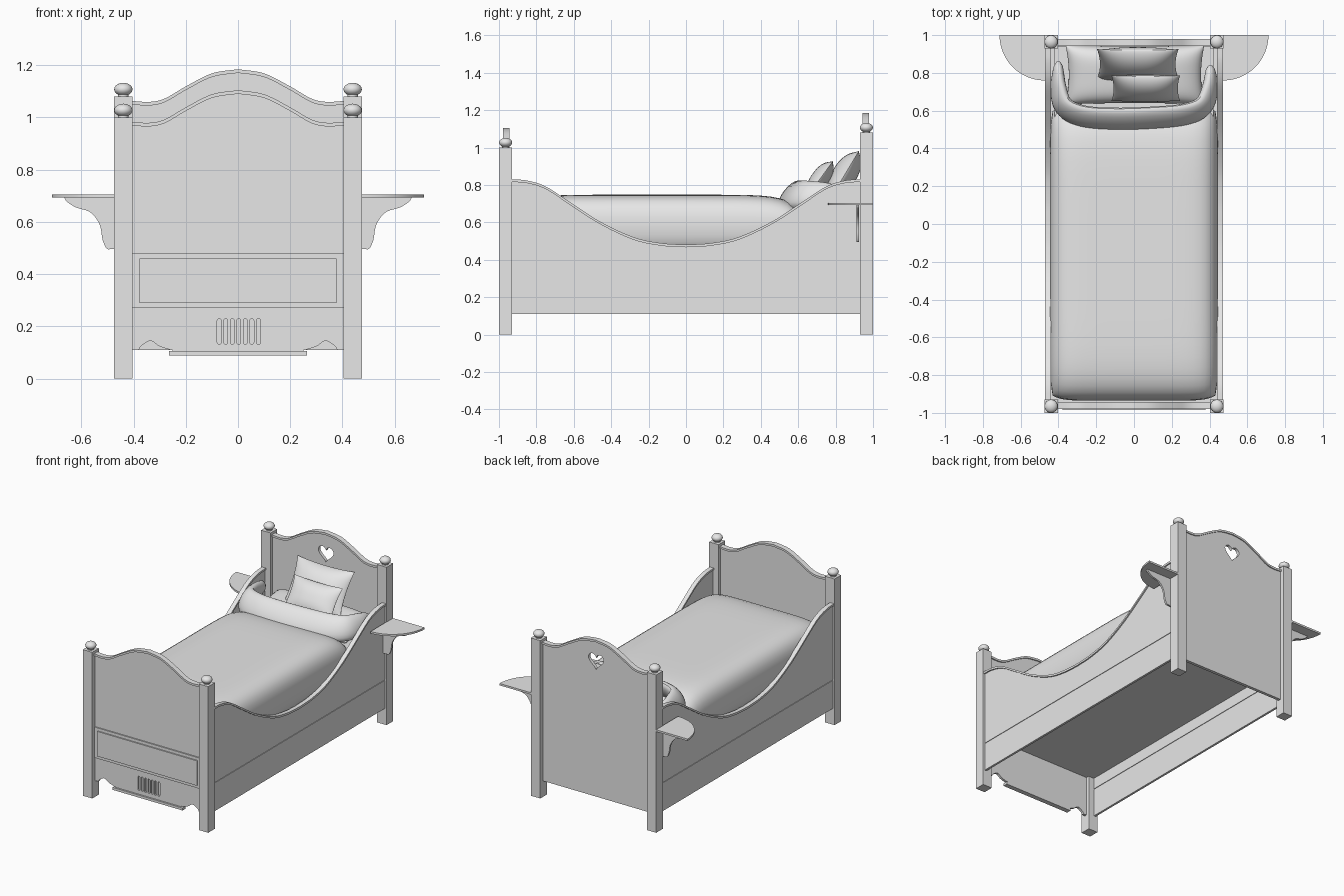
import bpy, bmesh, math
from mathutils import Vector, Matrix

cube = bpy.data.objects.get("Cube")
if cube:
    bpy.data.objects.remove(cube, do_unlink=True)

grey = bpy.data.materials.new("plain_grey")
grey.use_nodes = True
grey.diffuse_color = (0.8, 0.8, 0.8, 1)
grey.node_tree.nodes["Principled BSDF"].inputs["Base Color"].default_value = (0.8, 0.8, 0.8, 1)
made = []


def finish(name, bm):
    bmesh.ops.recalc_face_normals(bm, faces=bm.faces)
    mesh = bpy.data.meshes.new(name)
    bm.to_mesh(mesh)
    bm.free()
    mesh.materials.append(grey)
    ob = bpy.data.objects.new(name, mesh)
    bpy.context.collection.objects.link(ob)
    made.append(ob)
    return ob


def prism(name, pts, axis, lo, hi):
    """Extrude a 2D outline along one axis."""
    place = {"x": lambda a, b, d: (d, a, b),
             "y": lambda a, b, d: (a, d, b),
             "z": lambda a, b, d: (a, b, d)}[axis]
    bm = bmesh.new()
    ends = [[bm.verts.new(place(a, b, d)) for a, b in pts] for d in (lo, hi)]
    for ring in ends:
        bm.faces.new(ring)
    n = len(pts)
    for i in range(n):
        j = (i + 1) % n
        bm.faces.new((ends[0][i], ends[0][j], ends[1][j], ends[1][i]))
    return finish(name, bm)


def box(name, x0, x1, y0, y1, z0, z1):
    return prism(name, [(x0, y0), (x1, y0), (x1, y1), (x0, y1)], "z", z0, z1)


def spline(pts, steps=6):
    """Smooth curve through a few points."""
    p = [Vector(q) for q in pts]
    p = [2 * p[0] - p[1]] + p + [2 * p[-1] - p[-2]]
    out = []
    for a, b, c, d in zip(p, p[1:], p[2:], p[3:]):
        for k in range(steps):
            t = k / steps
            out.append(0.5 * (2 * b + (c - a) * t + (2 * a - 5 * b + 4 * c - d) * t * t
                              + (3 * b - a - 3 * c + d) * t ** 3))
    return [tuple(v) for v in out + [p[-2]]]


def mirrored(half):
    """Full curve from the half that starts on the centre line."""
    return [(-a, b) for a, b in reversed(half[1:])] + half


def cap(name, curve, axis, lo, hi, thick=0.014):
    return prism(name, curve + [(a, b - thick) for a, b in reversed(curve)], axis, lo, hi)


def cut(ob, cutter):
    mod = ob.modifiers.new("cut", "BOOLEAN")
    mod.object, mod.solver = cutter, "EXACT"
    bpy.context.view_layer.objects.active = ob
    bpy.ops.object.modifier_apply(modifier=mod.name)
    made.remove(cutter)
    bpy.data.objects.remove(cutter, do_unlink=True)


def cushion(name, centre, half, corner, k, power, round_, tilt=0):
    """Padded rectangle; positive corner gives pointed ears, negative rounds."""
    bm = bmesh.new()
    for side in (1, -1):
        grid = bmesh.ops.create_grid(bm, x_segments=28, y_segments=28, size=1)
        for v in grid["verts"]:
            a, b = (math.sin(c * math.pi / 2) for c in v.co.xy)
            full = max(0, (1 - abs(a) ** power) * (1 - abs(b) ** power)) ** round_
            v.co = (half[0] * a * (1 + corner * abs(b) ** k),
                    half[1] * b * (1 + corner * abs(a) ** k), side * half[2] * full)
    bmesh.ops.remove_doubles(bm, verts=bm.verts, dist=0.0002)
    bm.transform(Matrix.Translation(centre) @ Matrix.Rotation(math.radians(tilt), 4, "X"))
    return finish(name, bm)


# Posts with finials
for end, sy, top in (("front", -1, 1.0), ("back", 1, 1.08)):
    for side, sx in (("left", 1), ("right", -1)):
        x, y = sx * 0.439, sy * 0.9645
        box(f"{end}_{side}_post", x - 0.0355, x + 0.0355, y - 0.0355, y + 0.0355, 0, top)
        for part, r, h, z in (("neck", 0.02, 0.0, top), ("finial", 0.035, 0.025, top + 0.027)):
            bm = bmesh.new()
            if h:
                bmesh.ops.create_uvsphere(bm, u_segments=24, v_segments=14, radius=1)
                bm.transform(Matrix.Diagonal((r, r, h, 1)))
            else:
                bmesh.ops.create_cone(bm, cap_ends=True, segments=24, radius1=r, radius2=r, depth=0.03)
            bm.transform(Matrix.Translation((x, y, z)))
            finish(f"{end}_{side}_{part}", bm)

# Headboard and footboard share one crown curve
crown = mirrored(spline([(0, 1.104), (0.1, 1.088), (0.2, 1.038), (0.28, 0.992), (0.34, 0.979), (0.41, 0.983)]))
scallop = spline([(0.38, 0.11), (0.37, 0.125), (0.335, 0.144), (0.3, 0.123), (0.26, 0.11)], 5)
skirt = [(0.41, 0.11)] + scallop + [(-a, b) for a, b in reversed(scallop)] + [(-0.41, 0.11)]
footboard = prism("footboard", crown + skirt, "y", -0.968, -0.951)
cap("footboard_cap", crown, "y", -0.979, -0.943)
high = [(a, b + 0.08) for a, b in crown]
headboard = prism("headboard", high + [(0.41, 0.11), (-0.41, 0.11)], "y", 0.951, 0.972)
cap("headboard_cap", high, "y", 0.943, 0.979)

# Heart opening in the headboard
heart = []
for i in range(40):
    t = math.tau * i / 40
    heart.append((0.0036 * 16 * math.sin(t) ** 3,
                  1.04 + 0.0037 * (13 * math.cos(t) - 5 * math.cos(2 * t)
                                   - 2 * math.cos(3 * t) - math.cos(4 * t))))
cut(headboard, prism("heart_cutter", heart, "y", 0.9, 1.05))

# Vent slots in the footboard
for i in range(7):
    x = -0.072 + i * 0.025
    ring = [(x + 0.0075 * math.cos(a), z + 0.0075 * math.sin(a))
            for z, start in ((0.222, 0), (0.138, math.pi))
            for a in [start + math.pi * k / 6 for k in range(7)]]
    cut(footboard, prism("slot_cutter", ring, "y", -1.0, -0.958))

# Drawer and step under the footboard
box("drawer_rail", -0.405, 0.405, -0.976, -0.965, 0.27, 0.48)
box("drawer_front", -0.378, 0.378, -0.984, -0.975, 0.29, 0.46)
box("foot_step", -0.265, 0.265, -0.978, -0.945, 0.088, 0.105)
box("foot_step_base", -0.25, 0.25, -0.967, -0.951, 0.1, 0.115)

# Curved side panels over plain lower boards, then shelves and brackets
dip = mirrored(spline([(0, 0.481), (0.13, 0.489), (0.28, 0.521), (0.46, 0.605), (0.62, 0.708),
                       (0.75, 0.792), (0.85, 0.824), (0.935, 0.83)]))
arm = spline([(0.665, 0.692), (0.655, 0.677), (0.62, 0.655), (0.565, 0.636), (0.53, 0.59),
              (0.518, 0.53), (0.503, 0.498), (0.486, 0.495)])
for side, s in (("left", 1), ("right", -1)):
    prism(f"{side}_side_panel", dip + [(0.935, 0.308), (-0.935, 0.308)], "x", s * 0.446, s * 0.461)
    cap(f"{side}_side_cap", dip, "x", s * 0.44, s * 0.47)
    box(f"{side}_seam", s * 0.45, s * 0.457, -0.935, 0.935, 0.3, 0.312)
    box(f"{side}_lower_board", s * 0.446, s * 0.461, -0.935, 0.935, 0.11, 0.303)
    disc = [(s * (0.472 + 0.24 * math.cos(a)), 1 - 0.24 * math.sin(a))
            for a in [math.pi / 2 * k / 16 for k in range(17)]]
    prism(f"{side}_shelf", disc + [(s * 0.472, 1.0)], "z", 0.692, 0.705)
    prism(f"{side}_bracket", [(s * a, b) for a, b in arm + [(0.46, 0.495), (0.46, 0.692)]],
          "y", 0.912, 0.925)

# Base and bedding
box("bed_base", -0.446, 0.446, -0.951, 0.951, 0.385, 0.405)
box("mattress", -0.42, 0.42, -0.86, 0.94, 0.405, 0.64)
cushion("duvet", (0, -0.155, 0.58), (0.446, 0.78, 0.168), -0.035, 10, 8, 0.42)
cushion("sleeping_pillow", (0.005, 0.79, 0.67), (0.35, 0.15, 0.08), 0.05, 2, 4, 0.5, 8)
cushion("large_pillow", (0.02, 0.845, 0.85), (0.2, 0.145, 0.066), 0.08, 2, 2.6, 0.75, 59)
cushion("small_pillow", (0.062, 0.718, 0.835), (0.17, 0.108, 0.048), 0.07, 2, 2.6, 0.75, 54)

# Folded duvet edge: a leaning flat oval tube bent towards the head end
path = spline([(-0.4, 0.86, 0.75), (-0.4, 0.73, 0.75), (-0.372, 0.625, 0.75), (-0.27, 0.57, 0.75),
               (-0.1, 0.554, 0.75), (0.1, 0.56, 0.75), (0.27, 0.58, 0.75), (0.37, 0.63, 0.75),
               (0.403, 0.73, 0.75), (0.404, 0.84, 0.75)])
bm = bmesh.new()
rings, last = [], len(path) - 1
for i, p in enumerate(path):
    along = (Vector(path[min(i + 1, last)]) - Vector(path[max(i - 1, 0)])).normalized()
    out = along.cross(Vector((0, 0, 1)))
    e = abs(2 * i / last - 1)
    r = 0.012 + 0.045 * (1 - e ** 5) ** 0.5
    lean = 0.8 * (1 - e ** 2)
    rings.append([bm.verts.new(Vector(p) + out * r * (0.75 * math.cos(a) - lean * math.sin(a))
                               + Vector((0, 0, 1.3 * r * math.sin(a))))
                  for a in [math.tau * k / 20 for k in range(20)]])
for a, b in zip(rings, rings[1:]):
    for k in range(20):
        j = (k + 1) % 20
        bm.faces.new((a[k], a[j], b[j], b[k]))
bm.faces.new(rings[0])
bm.faces.new(rings[-1])
finish("duvet_fold", bm)

# Smooth shading with crisp edges
bpy.ops.object.select_all(action="DESELECT")
for ob in made:
    ob.select_set(True)
bpy.context.view_layer.objects.active = made[0]
bpy.ops.object.shade_smooth_by_angle(angle=math.radians(35))
